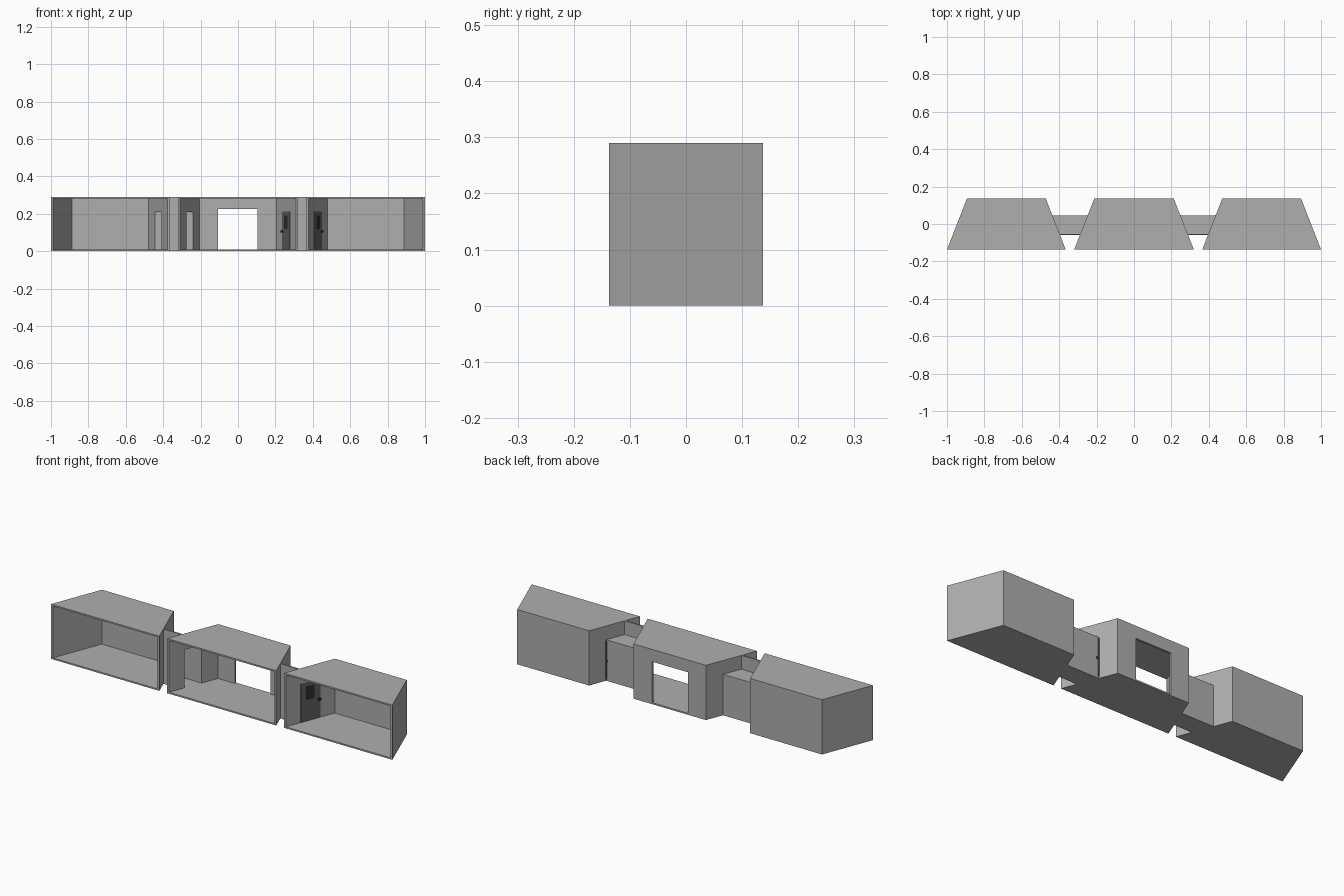
import bpy
import bmesh

if "Cube" in bpy.data.objects:
    bpy.data.objects.remove(bpy.data.objects["Cube"])

FRONT, BACK, TOP = -0.137, 0.137, 0.29      # room depth and height
WALL, SLAB = 0.011, 0.008                   # wall and floor thickness
HALL_Y0, HALL_Y1, HALL_Z = -0.06, 0.045, 0.217
SKIN = 0.007                                # corridor wall thickness


def material(name, value):
    mat = bpy.data.materials.new(name)
    colour = (value, value, value, 1)
    mat.use_nodes = True
    mat.diffuse_color = colour
    mat.node_tree.nodes["Principled BSDF"].inputs["Base Color"].default_value = colour
    return mat


GREY = material("wall_grey", 0.43)
DARK = material("door_grey", 0.13)
BLACK = material("handle_black", 0.03)


def prism(name, plan, z0, z1, mat=GREY):
    """Extrude a plan outline from z0 up to z1."""
    bm = bmesh.new()
    face = bm.faces.new([bm.verts.new((x, y, z0)) for x, y in plan])
    grown = bmesh.ops.extrude_face_region(bm, geom=[face])["geom"]
    moved = [v for v in grown if isinstance(v, bmesh.types.BMVert)]
    bmesh.ops.translate(bm, verts=moved, vec=(0, 0, z1 - z0))
    bmesh.ops.recalc_face_normals(bm, faces=bm.faces)
    mesh = bpy.data.meshes.new(name)
    bm.to_mesh(mesh)
    bm.free()
    mesh.materials.append(mat)
    obj = bpy.data.objects.new(name, mesh)
    bpy.context.collection.objects.link(obj)
    return obj


def box(name, x0, x1, y0, y1, z0, z1, mat=GREY):
    return prism(name, [(x0, y0), (x1, y0), (x1, y1), (x0, y1)], z0, z1, mat)


def cut(obj, cutter):
    cutter.hide_render = True
    mod = obj.modifiers.new("cut", "BOOLEAN")
    mod.operation, mod.solver, mod.object = "DIFFERENCE", "EXACT", cutter
    bpy.context.view_layer.objects.active = obj
    bpy.ops.object.modifier_apply(modifier=mod.name)
    bpy.data.objects.remove(cutter)


def line(front_x, back_x):
    """Slanted side wall: gives x for any y."""
    return lambda y: front_x + (back_x - front_x) * (y - FRONT) / (BACK - FRONT)


def strip(a, b, y0, y1):
    """Plan outline between two slanted lines."""
    return [(a(y0), y0), (b(y0), y0), (b(y1), y1), (a(y1), y1)]


def shift(f, d):
    return lambda y: f(y) + d


# Side lines of the three rooms, left to right in x
sides = {
    "right_room": (line(-1, -0.893), line(-0.365, -0.472)),
    "middle_room": (line(-0.32, -0.212), line(0.32, 0.212)),
    "left_room": (line(0.365, 0.472), line(1, 0.893)),
}

# Room shells, hollowed and open at the front
rooms = {}
for name, (a, b) in sides.items():
    room = prism(name, strip(a, b, FRONT, BACK), 0, TOP)
    inside = strip(shift(a, WALL), shift(b, -WALL), FRONT - 0.05, BACK - WALL)
    cut(room, prism("room_cutter", inside, SLAB, TOP - SLAB))
    rooms[name] = room

# Wide opening in the back of the middle room
cut(rooms["middle_room"], box("window_cutter", -0.107, 0.103, 0.1, 0.2, SLAB, 0.225))

# Corridors and their doorways
for name, first, second in (("right", "right_room", "middle_room"),
                            ("left", "middle_room", "left_room")):
    a, b = sides[first][1], sides[second][0]
    for room, edge in ((first, a), (second, b)):
        x = edge((HALL_Y0 + HALL_Y1) / 2)
        cut(rooms[room], box("door_cutter", x - 0.06, x + 0.06,
                             HALL_Y0 + SKIN, HALL_Y1 - SKIN, SLAB, HALL_Z - SKIN))
    prism(name + "_corridor_floor", strip(a, b, HALL_Y0, HALL_Y1), 0, SLAB)
    prism(name + "_corridor_roof", strip(a, b, HALL_Y0 + SKIN, HALL_Y1), HALL_Z - SKIN, HALL_Z)
    prism(name + "_corridor_back", strip(a, b, HALL_Y1 - SKIN, HALL_Y1), SLAB, HALL_Z - SKIN)
    prism(name + "_corridor_front", strip(a, b, HALL_Y0, HALL_Y0 + SKIN), SLAB, TOP)

# Doors at both ends of the left corridor
for name, edge, out in (("inner", sides["middle_room"][1], 1),
                        ("outer", sides["left_room"][0], -1)):
    near, far = shift(edge, -out * (WALL + 0.001)), shift(edge, out * 0.004)
    prism(name + "_door", strip(near, far, HALL_Y0 + 0.003, HALL_Y1 + 0.003),
          SLAB, 0.212, DARK)
    near, far = shift(near, -out * 0.001), shift(far, out * 0.001)
    prism(name + "_door_pane", strip(near, far, -0.03, 0.015), 0.12, 0.19, BLACK)
    near, far = shift(near, -out * 0.007), shift(far, out * 0.007)
    prism(name + "_door_handle", strip(near, far, 0.034, 0.046), 0.1, 0.112, BLACK)
